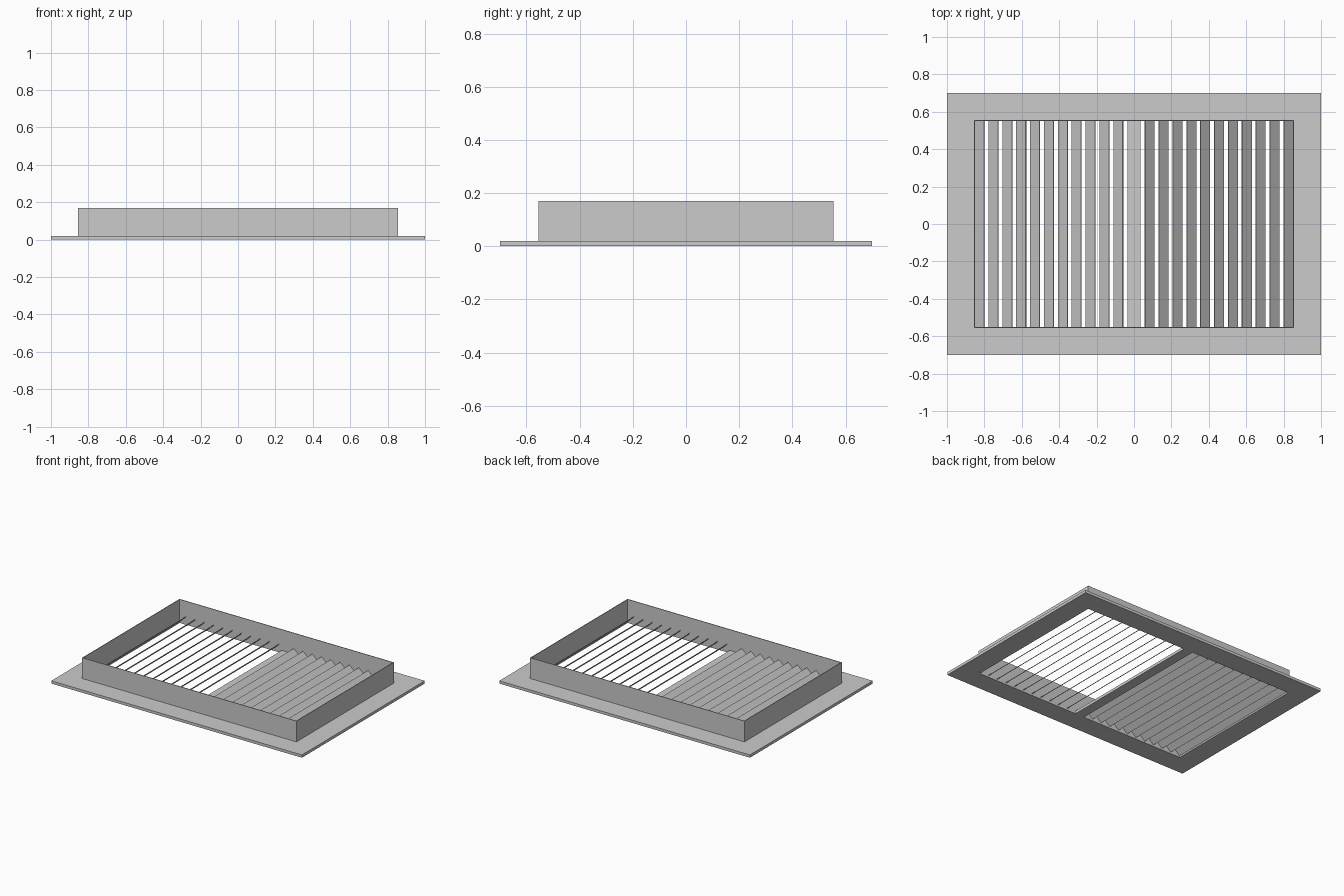
import bpy, bmesh, math
from mathutils import Matrix

if "Cube" in bpy.data.objects:
    bpy.data.objects.remove(bpy.data.objects["Cube"])

PLATE, TOP, WALL = 0.02, 0.17, 0.005
OX, OY = 0.85, 0.55          # opening half sizes
BAR = 0.036                  # half width of centre bar


def finish(name, bm):
    bmesh.ops.recalc_face_normals(bm, faces=bm.faces[:])
    mesh = bpy.data.meshes.new(name)
    bm.to_mesh(mesh)
    bm.free()
    obj = bpy.data.objects.new(name, mesh)
    bpy.context.collection.objects.link(obj)
    return obj


def box(name, size, loc, tilt=0.0):
    bm = bmesh.new()
    bmesh.ops.create_cube(bm, size=1)
    bm.transform(Matrix.Diagonal((*size, 1)))
    bm.transform(Matrix.Rotation(tilt, 4, 'Y'))
    obj = finish(name, bm)
    obj.location = loc
    return obj


def frame(name, outer, inner, z0, z1):
    """Rectangular ring with mitred corners."""
    bm = bmesh.new()
    corners = [(-1, -1), (1, -1), (1, 1), (-1, 1)]
    rings = [[bm.verts.new((sx * h[0], sy * h[1], z)) for sx, sy in corners]
             for h, z in ((outer, z0), (outer, z1), (inner, z1), (inner, z0))]
    for a in range(4):
        r, s = rings[a], rings[(a + 1) % 4]
        for i in range(4):
            j = (i + 1) % 4
            bm.faces.new((r[i], r[j], s[j], s[i]))
    return finish(name, bm)


# Flat flange, upright collar and the bar between the two openings
frame("flange", (1.0, 0.70), (OX, OY), 0, PLATE)
frame("collar", (OX + WALL, OY + WALL), (OX, OY), PLATE, TOP)
box("centre_bar", (2 * BAR, 2 * OY, PLATE), (0, 0, PLATE / 2))

# Slanted louvres, tops leaning towards the centre on both sides
for side, label in ((-1, "left"), (1, "right")):
    for i in range(11):
        x = side * (0.084 + i * 0.0741)
        box(f"{label}_louvre_{i + 1}", (0.068, 2 * OY, 0.005),
            (x, 0, 0.035), side * math.radians(42))
